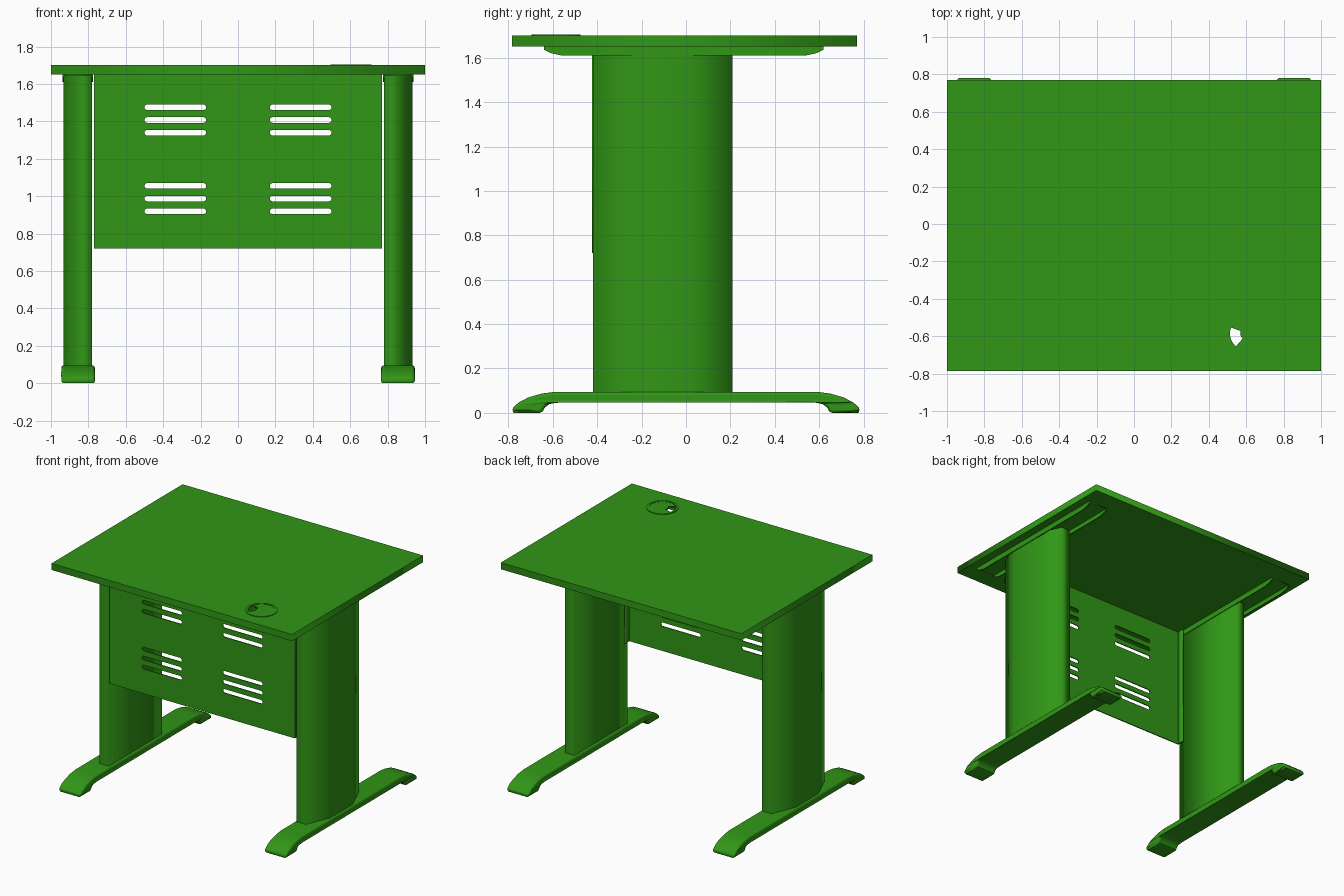
import bpy, bmesh, math
from mathutils import Vector

if "Cube" in bpy.data.objects:
    bpy.data.objects.remove(bpy.data.objects["Cube"])

green = bpy.data.materials.new("green_paint")
green.diffuse_color = (0.03, 0.31, 0.008, 1)
green.use_nodes = True
green.node_tree.nodes["Principled BSDF"].inputs["Base Color"].default_value = green.diffuse_color

# how a profile (a, b) and depth d map onto the world
AXES = {
    "top": lambda a, b, d: (a, b, d),
    "front": lambda a, b, d: (a, d, b),
    "side": lambda a, b, d: (d, a, b),
}


def plate(name, loops, lo, hi, axis="top", bevel=0.0, smooth=None):
    """Extrude closed loops (first outer, others holes) from lo to hi."""
    cu = bpy.data.curves.new(name + "_profile", "CURVE")
    cu.dimensions = "2D"
    cu.fill_mode = "BOTH"
    cu.extrude = (hi - lo) / 2
    for loop in loops:
        sp = cu.splines.new("POLY")
        sp.points.add(len(loop) - 1)
        for p, (a, b) in zip(sp.points, loop):
            p.co = (a, b, 0, 1)
        sp.use_cyclic_u = True
    tmp = bpy.data.objects.new(name + "_profile", cu)
    bpy.context.collection.objects.link(tmp)
    dg = bpy.context.evaluated_depsgraph_get()
    me = bpy.data.meshes.new_from_object(tmp.evaluated_get(dg))
    bpy.data.objects.remove(tmp)

    bm = bmesh.new()
    bm.from_mesh(me)
    bmesh.ops.remove_doubles(bm, verts=bm.verts, dist=1e-5)
    bmesh.ops.dissolve_limit(bm, angle_limit=0.01, verts=bm.verts, edges=bm.edges)
    for v in bm.verts:
        v.co = Vector(AXES[axis](v.co.x, v.co.y, v.co.z + (lo + hi) / 2))
    bmesh.ops.recalc_face_normals(bm, faces=bm.faces)
    bm.to_mesh(me)
    bm.free()
    me.materials.clear()
    me.materials.append(green)
    ob = bpy.data.objects.new(name, me)
    bpy.context.collection.objects.link(ob)
    if bevel:
        m = ob.modifiers.new("rounded_rim", "BEVEL")
        m.width = bevel
        m.segments = 3
        m.limit_method = "ANGLE"
        m.angle_limit = math.radians(60)
        m.use_clamp_overlap = False
    if smooth:
        bpy.ops.object.select_all(action="DESELECT")
        ob.select_set(True)
        bpy.context.view_layer.objects.active = ob
        bpy.ops.object.shade_smooth_by_angle(angle=math.radians(smooth))
    return ob


def rect(x0, x1, y0, y1):
    return [(x0, y0), (x1, y0), (x1, y1), (x0, y1)]


def arc(cx, cy, r, a0, a1, n):
    """n + 1 points along an arc, angles in degrees."""
    angles = [math.radians(a0 + (a1 - a0) * i / n) for i in range(n + 1)]
    return [(cx + r * math.cos(a), cy + r * math.sin(a)) for a in angles]


def circle(cx, cy, r, n=40):
    return arc(cx, cy, r, 0, 360, n)[:-1]


def slot(x0, x1, z, r):
    return arc(x1 - r, z, r, -90, 90, 6) + arc(x0 + r, z, r, 90, 270, 6)


# tabletop with cable hole
GX, GY = 0.605, -0.585
plate("tabletop", [rect(-1, 1, -0.785, 0.77), circle(GX, GY, 0.097)], 1.65, 1.70)

# cable grommet: sleeve, lip and cap with a wedge opening
plate("grommet_sleeve", [circle(GX, GY, 0.0968), circle(GX, GY, 0.092)],
      1.652, 1.702, smooth=30)
plate("grommet_lip", [circle(GX, GY, 0.11), circle(GX, GY, 0.094)],
      1.699, 1.705, smooth=30)
cap = arc(GX, GY, 0.0925, 229, 520, 36) + arc(GX, GY, 0.037, 160, 229, 6)
plate("grommet_cap", [cap], 1.690, 1.703)

# modesty panel with slots and folded side edges
slots = [slot(x0, x0 + 0.33, z, 0.015)
         for x0 in (-0.5, 0.17)
         for z in (1.475, 1.407, 1.339, 1.055, 0.987, 0.919)]
plate("modesty_panel", [rect(-0.77, 0.77, 0.72, 1.65)] + slots,
      -0.424, -0.416, "front")

# foot outline: one half, mirrored front to back
half = [(0.59, 0.095), (0.65, 0.087), (0.71, 0.070), (0.755, 0.046),
        (0.779, 0.024), (0.785, 0.010), (0.776, 0.0), (0.66, 0.0),
        (0.646, 0.006), (0.635, 0.025), (0.615, 0.040), (0.585, 0.046)]
foot = half + [(-y, z) for y, z in reversed(half)]

# bracket wall outline
wall = [(-0.64, 1.65), (-0.64, 1.636), (-0.61, 1.621), (-0.56, 1.61),
        (0.54, 1.61), (0.59, 1.621), (0.62, 1.636), (0.62, 1.65)]

# both leg assemblies
for s, side in ((-1, "left"), (1, "right")):
    def span(a, b):
        return sorted((s * a, s * b))

    column = [(0.78, -0.42), (0.857, -0.42), (0.932, -0.24),
              (0.932, 0.03), (0.857, 0.21), (0.78, 0.21)]
    plate(side + "_column", [[(s * x, y) for x, y in column]], 0.09, 1.648)
    plate(side + "_foot", [foot], *span(0.765, 0.945), "side", bevel=0.014, smooth=35)
    plate(side + "_bracket_inner_wall", [wall], *span(0.775, 0.783), "side")
    plate(side + "_bracket_outer_wall", [wall], *span(0.93, 0.938), "side")
    plate(side + "_bracket_web", [rect(*span(0.78, 0.933), -0.64, 0.62)], 1.643, 1.65)
    plate(side + "_panel_flange", [rect(*span(0.762, 0.77), -0.42, -0.365)], 0.72, 1.65)
